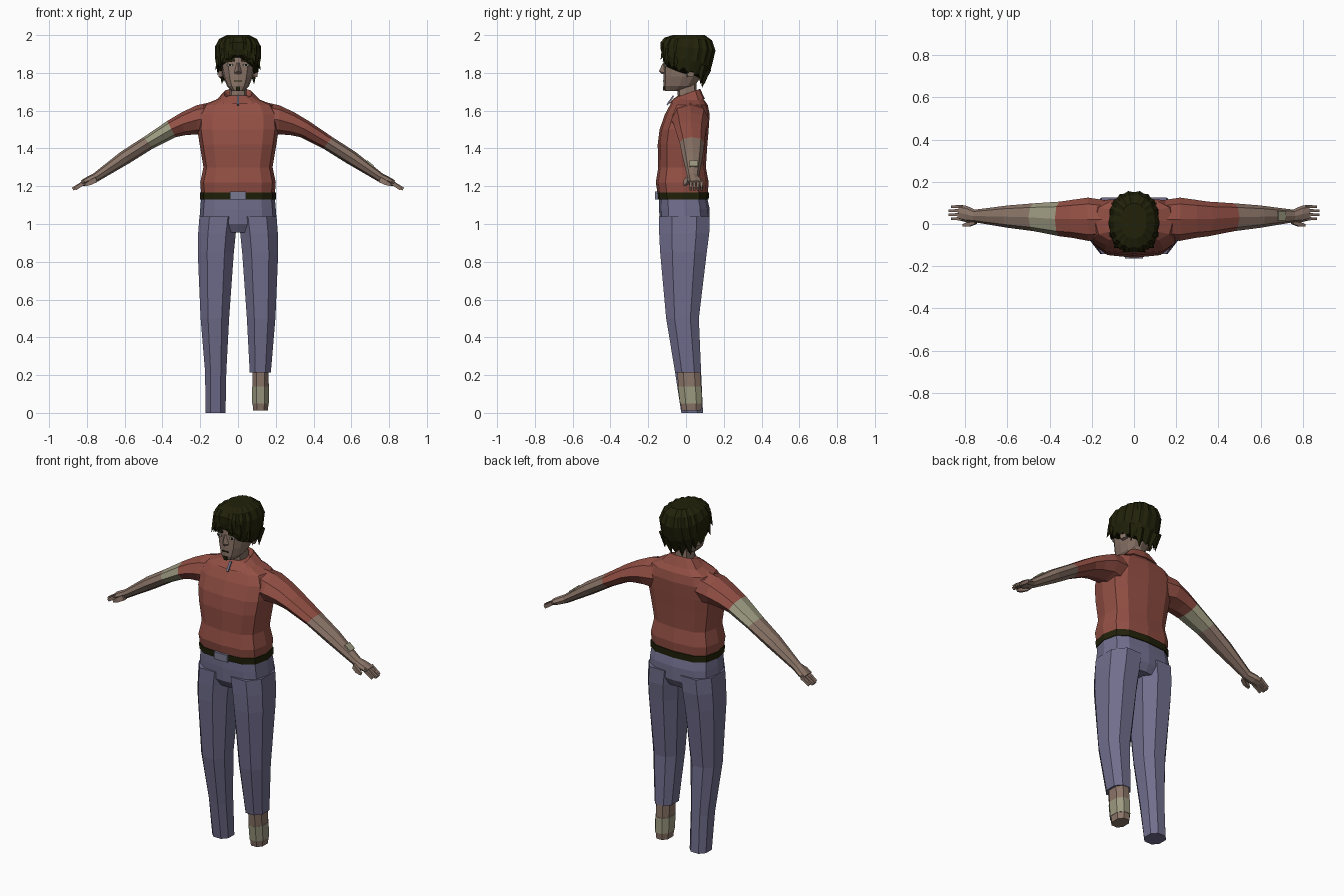
import bpy, bmesh, math, random
from mathutils import Vector, Matrix

if "Cube" in bpy.data.objects:
    bpy.data.objects.remove(bpy.data.objects["Cube"])

random.seed(4)


def material(name, r, g, b):
    lin = lambda c: ((c / 255 + 0.055) / 1.055) ** 2.4 if c > 10 else c / 255 / 12.92
    m = bpy.data.materials.new(name)
    m.diffuse_color = (lin(r), lin(g), lin(b), 1)
    m.use_nodes = True
    m.node_tree.nodes["Principled BSDF"].inputs["Base Color"].default_value = m.diffuse_color
    return m


SHIRT = material("red_shirt", 146, 79, 68)
PANTS = material("blue_trousers", 113, 110, 141)
SKIN = material("skin", 139, 117, 104)
BANDAGE = material("bandage", 156, 154, 128)
HAIR = material("dark_hair", 33, 33, 10)
METAL = material("buckle_grey", 122, 122, 146)
EYE = material("eye_white", 170, 168, 165)


def finish(name, bm, mat):
    bmesh.ops.recalc_face_normals(bm, faces=bm.faces[:])
    me = bpy.data.meshes.new(name)
    bm.to_mesh(me)
    bm.free()
    me.materials.append(mat)
    ob = bpy.data.objects.new(name, me)
    bpy.context.collection.objects.link(ob)
    return ob


def loft(name, rings, mat):
    bm = bmesh.new()
    vs = [[bm.verts.new(p) for p in r] for r in rings]
    n = len(vs[0])
    for a, b in zip(vs, vs[1:]):
        for i in range(n):
            j = (i + 1) % n
            bm.faces.new((a[i], a[j], b[j], b[i]))
    bm.faces.new(vs[0])
    bm.faces.new(vs[-1])
    return finish(name, bm, mat)


def outline(n, p=2.0, phase=0.0):
    # rounded polygon filling the square -1..1
    pts = []
    for i in range(n):
        a = 2 * math.pi * (i + phase) / n
        c, s = math.cos(a), math.sin(a)
        pts.append((math.copysign(abs(c) ** (2 / p), c), math.copysign(abs(s) ** (2 / p), s)))
    mx, my = max(abs(q[0]) for q in pts), max(abs(q[1]) for q in pts)
    return [(x / mx, y / my) for x, y in pts]


def level(z, x0, x1, y0, y1, n=12, p=3.0, phase=0.0, tilt=0.0):
    # horizontal cross-section
    return [((x0 + x1) / 2 + u * (x1 - x0) / 2, (y0 + y1) / 2 + v * (y1 - y0) / 2, z + tilt * v)
            for u, v in outline(n, p, phase)]


def body(name, rows, mat, **kw):
    return loft(name, [level(z, -w, w, y0, y1, **kw) for z, w, y0, y1 in rows], mat)


def limb(name, secs, mat, side, n=8, phase=0.0):
    # cross-sections given by top point, bottom point and y range
    rings = []
    for tx, tz, bx, bz, y0, y1 in secs:
        rings.append([(side * ((tx + bx) / 2 + u * (tx - bx) / 2), (y0 + y1) / 2 + v * (y1 - y0) / 2,
                       (tz + bz) / 2 + u * (tz - bz) / 2) for u, v in outline(n, 2, phase)])
    return loft(name, rings, mat)


def box(name, loc, size, mat, rot=(0, 0, 0)):
    bm = bmesh.new()
    bmesh.ops.create_cube(bm, size=1)
    bm.transform(Matrix.Diagonal((*size, 1)))
    ob = finish(name, bm, mat)
    ob.location, ob.rotation_euler = loc, rot
    return ob


def spike(name, base, tip, r, mat):
    # four-sided tapering lock
    base, tip = Vector(base), Vector(tip)
    q = (tip - base).to_track_quat('Z', 'Y')
    bm = bmesh.new()
    b = [bm.verts.new(base + q @ Vector((r * x, r * y, 0))) for x, y in ((1, 0), (0, 1), (-1, 0), (0, -1))]
    t = bm.verts.new(tip)
    bm.faces.new(b)
    for i in range(4):
        bm.faces.new((b[i], b[(i + 1) % 4], t))
    return finish(name, bm, mat)


# shirt body
body("shirt_body", [(1.16, .195, -.15, .115), (1.22, .2, -.16, .12), (1.30, .183, -.147, .105),
                    (1.42, .203, -.15, .113), (1.50, .215, -.14, .12), (1.58, .212, -.112, .125),
                    (1.63, .185, -.085, .115), (1.665, .10, -.06, .09), (1.68, .05, -.045, .07)], SHIRT)

# collar: flares out, over the top and back inside
loft("shirt_collar", [level(1.65, -.125, .125, -.09, .1, tilt=.012),
                      level(1.692, -.075, .075, -.06, .075, tilt=.024),
                      level(1.66, -.05, .05, -.04, .06, tilt=.02)], SHIRT)
box("zip", (0, -.083, 1.655), (.012, .008, .06), METAL, (-.6, 0, 0))

# belt, buckle and trouser seat
body("belt", [(1.13, .2, -.15, .12), (1.168, .2, -.155, .122)], HAIR)
box("buckle", (0, -.155, 1.15), (.085, .016, .042), METAL)
body("trouser_seat", [(1.14, .195, -.143, .112), (1.08, .2, -.143, .125), (1.0, .206, -.138, .124),
                      (.955, .14, -.11, .10)], PANTS)

# trouser legs: one is full length, the other is short
leg = [(1.04, .0, .204, -.143, .125), (.95, .012, .211, -.142, .123), (.85, .022, .213, -.137, .11),
       (.5, .047, .198, -.105, .068), (.215, .062, .174, -.058, .08), (0, .066, .172, -.025, .09)]


def trouser(name, rows, side):
    loft(name, [[(side * x, y, z) for x, y, z in level(*r, n=8, p=2.4, phase=.5)] for r in rows], PANTS)


trouser("long_trouser_leg", leg, -1)
trouser("short_trouser_leg", leg[:-1], 1)


# shortened shin with a bandage
def shin(name, rows, mat):
    loft(name, [level(*r, n=8, p=2.4, phase=.5) for r in rows], mat)


shin("shin", [(.26, .077, .162, -.05, .075), (.13, .076, .163, -.04, .08)], SKIN)
shin("shin_bandage", [(.14, .074, .165, -.042, .082), (.05, .075, .164, -.032, .086)], BANDAGE)
shin("shin_end", [(.055, .077, .162, -.03, .084), (.012, .08, .158, -.022, .08)], SKIN)

# arms: sleeves of different length, a bandage on one upper arm
arm = [(.10, 1.655, .14, 1.46, -.07, .11), (.22, 1.628, .215, 1.475, -.08, .125),
       (.30, 1.59, .28, 1.47, -.066, .115), (.375, 1.545, .33, 1.46, -.058, .106),
       (.50, 1.46, .45, 1.40, -.034, .098), (.62, 1.383, .575, 1.322, -.018, .088),
       (.765, 1.268, .742, 1.225, .008, .068)]
limb("short_sleeve", arm[:4], SHIRT, -1)
limb("arm_bandage", arm[3:5], BANDAGE, -1)
limb("long_sleeve", arm[:5], SHIRT, 1)
box("wrist_patch", (.70, .04, 1.319), (.045, .045, .009), BANDAGE, (0, .69, 0))

for side, word in ((-1, "right"), (1, "left")):
    limb(word + "_forearm", arm[4:], SKIN, side)
    # palm, four fingers and thumb
    limb(word + "_palm", [arm[-1], (.80, 1.25, .785, 1.208, .008, .086), (.832, 1.23, .82, 1.2, .016, .09)],
         SKIN, side)
    for i in range(4):
        y = .025 + .019 * i
        tip = .88 - (.012 if i in (0, 3) else 0)
        limb(f"{word}_finger_{i + 1}", [(.815, 1.232, .81, 1.21, y - .008, y + .008),
                                        (tip, 1.192, tip - .01, 1.178, y - .006, y + .006)],
             SKIN, side, n=4, phase=.5)
    limb(word + "_thumb", [(.755, 1.25, .745, 1.222, .0, .03), (.785, 1.232, .775, 1.208, -.012, .01),
                           (.812, 1.212, .806, 1.2, -.012, .0)], SKIN, side, n=4, phase=.5)

# neck and head
body("neck", [(1.64, .045, -.04, .055), (1.76, .045, -.05, .055)], SKIN, n=8)
body("head", [(1.705, .033, -.112, -.01), (1.73, .058, -.119, .045), (1.78, .078, -.119, .08),
              (1.84, .09, -.119, .1), (1.92, .093, -.115, .12), (1.97, .065, -.07, .1)], SKIN, p=2.5)
loft("nose", [[(.008, -.115, 1.855), (-.008, -.115, 1.855), (0, -.124, 1.85)],
              [(.02, -.115, 1.80), (-.02, -.115, 1.80), (0, -.143, 1.81)],
              [(.012, -.115, 1.793), (-.012, -.115, 1.793), (0, -.128, 1.793)]], SKIN)
box("mouth", (0, -.119, 1.757), (.04, .006, .006), HAIR)
box("chin_beard", (0, -.117, 1.717), (.022, .009, .02), HAIR)
for side, word in ((-1, "right"), (1, "left")):
    box(word + "_eyebrow", (side * .045, -.113, 1.864), (.052, .009, .012), HAIR, (0, side * .1, side * .22))
    box(word + "_eye", (side * .042, -.113, 1.842), (.03, .008, .012), EYE, (0, 0, side * .22))
    box(word + "_pupil", (side * .042, -.115, 1.842), (.012, .008, .012), HAIR, (0, 0, side * .22))
    box(word + "_ear", (side * .09, .02, 1.81), (.02, .035, .06), SKIN, (.15, 0, side * .3))

# hair cap: ragged lower edge, high over the face and low at the nape
N = 36
jag = [random.uniform(.012, .04) if i % 2 else 0 for i in range(N)]
ridge = [.95 if i % 2 else 1 for i in range(N)]
rings = []
for k, w, y0, y1 in ((0, .108, -.125, .098), (.3, .122, -.136, .138), (.65, .121, -.136, .158),
                     (.88, .10, -.115, .14), (1, .06, -.07, .1)):
    ring = []
    for i, (u, v) in enumerate(outline(N, 2.4)):
        a = abs(math.atan2(u, -v)) / math.pi
        low = 1.905 - .15 * a - jag[i]
        s = ridge[i] if 0 < k else 1
        ring.append((u * w * s, (y0 + y1) / 2 + v * s * (y1 - y0) / 2, low + (2.0 - low) * k))
    rings.append(ring)
loft("hair_cap", rings, HAIR)

# loose locks at fringe, temples and nape
for side in (-1, 1):
    for i, (b, t, r) in enumerate([((.03, -.11, 1.93), (.055, -.135, 1.868), .025),
                                   ((.07, -.09, 1.92), (.095, -.115, 1.845), .028),
                                   ((.095, -.05, 1.9), (.118, -.06, 1.815), .025),
                                   ((.095, -.02, 1.89), (.105, -.012, 1.795), .025),
                                   ((.08, .09, 1.84), (.085, .075, 1.74), .03),
                                   ((.04, .1, 1.82), (.035, .085, 1.72), .035)]):
        spike(f"hair_lock_{'right' if side < 0 else 'left'}_{i + 1}",
              (side * b[0], b[1], b[2]), (side * t[0], t[1], t[2]), r, HAIR)
